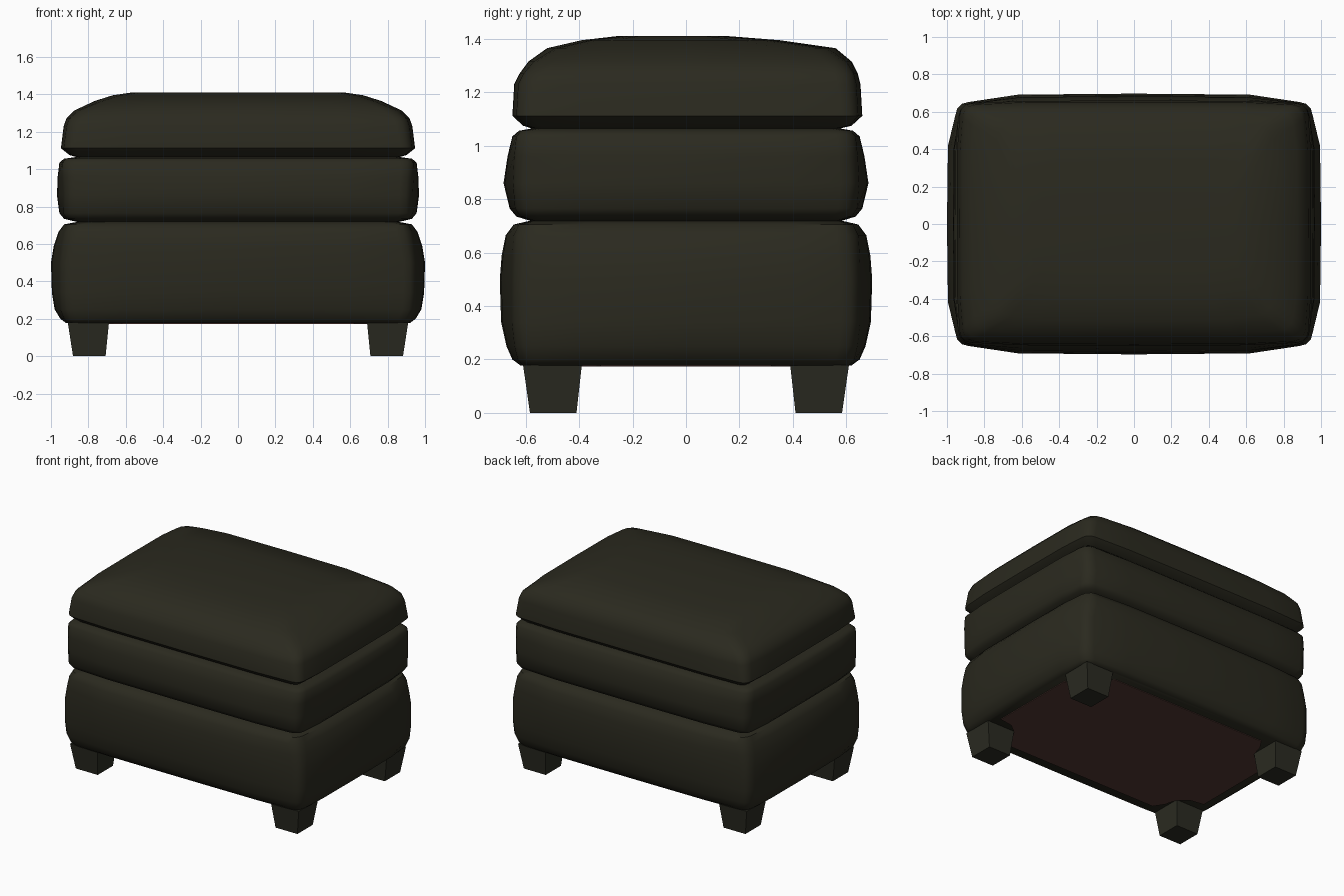
import bpy, bmesh, math

if "Cube" in bpy.data.objects:
    bpy.data.objects.remove(bpy.data.objects["Cube"])


def material(name, rgb):
    m = bpy.data.materials.new(name)
    m.diffuse_color = (*rgb, 1)
    m.use_nodes = True
    m.node_tree.nodes["Principled BSDF"].inputs["Base Color"].default_value = m.diffuse_color
    return m


LEATHER = material("dark olive leather", (0.0235, 0.0225, 0.0135))
WOOD = material("dark leg wood", (0.0235, 0.024, 0.0155))
LINING = material("brown lining", (0.088, 0.041, 0.034))


def ring_points(hx, hy, bulge, r):
    """Rounded rectangle whose sides swell outward by bulge."""
    cx, cy = hx - bulge, hy - bulge
    quarter = [(hx, 0), (hx - bulge * 0.12, hy * 0.6)]
    for i in range(4):
        a = math.radians(30 * i)
        quarter.append((cx - r + r * math.cos(a), cy - r + r * math.sin(a)))
    quarter += [(hx * 0.62, hy - bulge * 0.12), (0, hy)]
    left = [(-x, y) for x, y in reversed(quarter)][1:]
    top = quarter + left
    return top + [(x, -y) for x, y in reversed(top)][1:-1]


def loft(name, rings, mat, smooth=True):
    """Skin a stack of (z, points) rings and close both ends."""
    bm = bmesh.new()
    loops = [[bm.verts.new((x, y, z)) for x, y in pts] for z, pts in rings]
    n = len(loops[0])
    for a, b in zip(loops, loops[1:]):
        for i in range(n):
            j = (i + 1) % n
            bm.faces.new((a[i], a[j], b[j], b[i]))
    bm.faces.new(loops[0][::-1])
    bm.faces.new(loops[-1])
    bmesh.ops.recalc_face_normals(bm, faces=bm.faces)
    mesh = bpy.data.meshes.new(name)
    bm.to_mesh(mesh)
    bm.free()
    mesh.materials.append(mat)
    ob = bpy.data.objects.new(name, mesh)
    bpy.context.collection.objects.link(ob)
    if smooth:
        bpy.ops.object.select_all(action='DESELECT')
        ob.select_set(True)
        bpy.context.view_layer.objects.active = ob
        bpy.ops.object.shade_smooth_by_angle(angle=math.radians(45))
    return ob


def cushion(name, profile):
    # profile rows: height, half width, half depth, side bulge, corner radius, y shift
    rings = []
    for z, hx, hy, b, r, dy in profile:
        rings.append((z, [(x, y + dy) for x, y in ring_points(hx, hy, b, r)]))
    return loft(name, rings, LEATHER)


# Upholstered base
cushion("base", [
    (0.178, 0.92, 0.620, 0.01, 0.06, 0),
    (0.200, 0.95, 0.650, 0.02, 0.07, 0),
    (0.250, 0.98, 0.672, 0.03, 0.07, 0),
    (0.340, 0.995, 0.692, 0.04, 0.07, 0),
    (0.500, 1.00, 0.697, 0.045, 0.07, 0),
    (0.590, 0.985, 0.690, 0.04, 0.08, 0),
    (0.665, 0.96, 0.675, 0.03, 0.08, 0),
    (0.705, 0.93, 0.645, 0.02, 0.07, 0),
    (0.720, 0.85, 0.580, 0.01, 0.06, 0)])

# Middle cushion
cushion("middle_cushion", [
    (0.718, 0.86, 0.580, 0.01, 0.06, 0),
    (0.735, 0.93, 0.635, 0.015, 0.07, 0),
    (0.765, 0.955, 0.660, 0.02, 0.07, 0),
    (0.860, 0.968, 0.683, 0.035, 0.07, 0),
    (0.960, 0.964, 0.668, 0.025, 0.07, 0),
    (1.035, 0.955, 0.650, 0.015, 0.07, 0),
    (1.056, 0.93, 0.625, 0.01, 0.06, 0),
    (1.066, 0.86, 0.570, 0.01, 0.06, 0)])

# Domed top cushion
cushion("top_cushion", [
    (1.064, 0.86, 0.575, 0.01, 0.05, 0),
    (1.075, 0.90, 0.615, 0.01, 0.05, 0.005),
    (1.112, 0.947, 0.655, 0.015, 0.06, 0.005),
    (1.230, 0.932, 0.648, 0.015, 0.07, 0.005),
    (1.270, 0.918, 0.633, 0.015, 0.07, 0.01),
    (1.315, 0.873, 0.605, 0.02, 0.08, 0.015),
    (1.365, 0.765, 0.540, 0.03, 0.08, 0.02),
    (1.395, 0.670, 0.370, 0.03, 0.08, -0.02),
    (1.410, 0.570, 0.210, 0.02, 0.06, -0.05)])

# Lining panel with corners notched around the legs
notch = [(0.86, 0.32), (0.76, 0.335), (0.69, 0.39), (0.665, 0.48), (0.62, 0.55)]
half = notch + [(-x, y) for x, y in reversed(notch)]
panel = half + [(-x, -y) for x, y in half]
loft("underside_lining", [(0.173, panel), (0.179, panel)], LINING, False)

# Tapered square legs
for sx, side in ((-1, "left"), (1, "right")):
    for sy, end in ((-1, "front"), (1, "back")):
        def square(cx, cy, h):
            return [(sx * cx + i * h, sy * cy + j * h)
                    for i, j in ((-1, -1), (1, -1), (1, 1), (-1, 1))]
        loft(f"{end}_{side}_leg",
             [(0, square(0.795, 0.497, 0.087)), (0.18, square(0.80, 0.50, 0.11))],
             WOOD, False)
